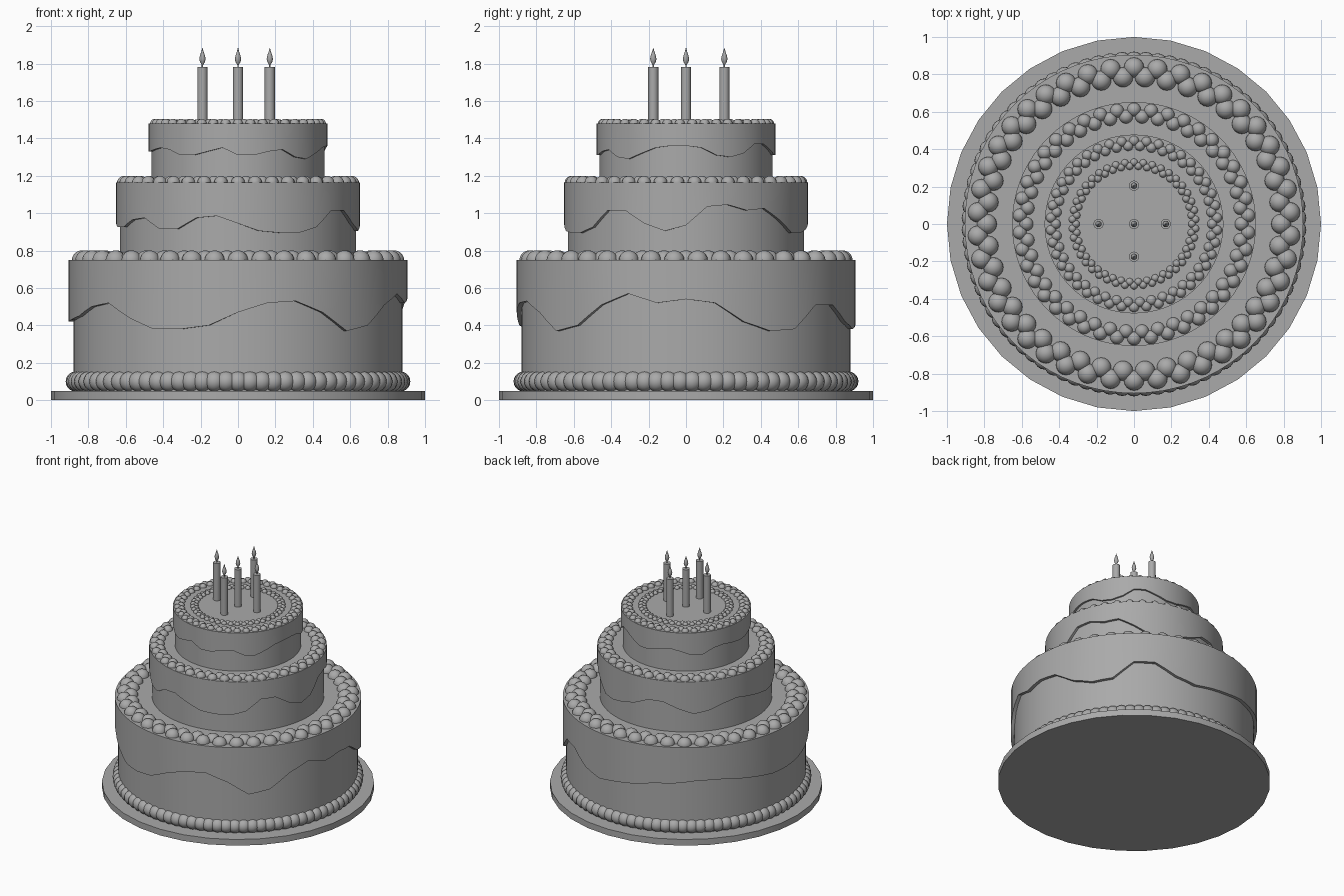
import bpy
import bmesh
from math import sin, cos, tau, radians
from mathutils import Matrix

cube = bpy.data.objects.get("Cube")
if cube:
    bpy.data.objects.remove(cube, do_unlink=True)

grey = bpy.data.materials.new("mid_grey")
grey.use_nodes = True
COLOUR = (0.4, 0.4, 0.4, 1)
grey.diffuse_color = COLOUR
grey.node_tree.nodes["Principled BSDF"].inputs["Base Color"].default_value = COLOUR


def finish(name, bm):
    """Turn a bmesh into a shaded, coloured object."""
    bmesh.ops.recalc_face_normals(bm, faces=bm.faces)
    mesh = bpy.data.meshes.new(name)
    bm.to_mesh(mesh)
    bm.free()
    mesh.materials.append(grey)
    obj = bpy.data.objects.new(name, mesh)
    bpy.context.collection.objects.link(obj)
    bpy.ops.object.select_all(action="DESELECT")
    obj.select_set(True)
    bpy.context.view_layer.objects.active = obj
    bpy.ops.object.shade_smooth_by_angle(angle=radians(35))


def ring_point(radius, angle, z):
    """Angle runs from the front towards +x."""
    return (radius * sin(angle), -radius * cos(angle), z)


def loft(bm, loops):
    """Bridge closed loops of equal length and cap both ends."""
    rows = [[bm.verts.new(p) for p in loop] for loop in loops]
    n = len(rows[0])
    for low, high in zip(rows, rows[1:]):
        for i in range(n):
            j = (i + 1) % n
            bm.faces.new((low[i], low[j], high[j], high[i]))
    bm.faces.new(rows[0])
    bm.faces.new(rows[-1])


def lathe(name, profile, sides, centre=(0, 0)):
    bm = bmesh.new()
    loft(bm, [[ring_point(r, tau * i / sides, z) for i in range(sides)]
              for r, z in profile])
    bmesh.ops.translate(bm, verts=bm.verts, vec=(*centre, 0))
    finish(name, bm)


def bead_ring(name, rows, count, size, z):
    """Rows of round beads; each row is (radius, offset in bead steps)."""
    bm = bmesh.new()
    for radius, offset in rows:
        for i in range(count):
            place = ring_point(radius, tau * (i + offset) / count, z)
            bmesh.ops.create_uvsphere(bm, u_segments=16, v_segments=10, radius=size,
                                      matrix=Matrix.Translation(place))
    finish(name, bm)


def icing(name, outer, inner, top, drops):
    """Cap of icing whose lower rim follows the drip lengths."""
    steps = 2
    n = len(drops) * steps
    angles = [tau * i / n for i in range(n)]
    rim = []
    for i in range(n):
        a, b = drops[i // steps], drops[(i // steps + 1) % len(drops)]
        rim.append(top - (a + (b - a) * (i % steps) / steps) / 100)
    bm = bmesh.new()
    loft(bm, [
        [ring_point(inner, a, top - 0.01) for a in angles],
        [ring_point(inner, a, z) for a, z in zip(angles, rim)],
        [ring_point(outer, a, z) for a, z in zip(angles, rim)],
        [ring_point(outer, a, top) for a in angles],
    ])
    finish(name, bm)


# Plate and the bead border around the foot of the cake
lathe("plate", [(1, 0), (1, 0.05)], 32)
bead_ring("base_border", [(0.868, 0)], 86, 0.054, 0.1)

# Drip lengths in hundredths, evenly spaced around each tier
bottom_drips = [28, 23, 22, 28, 38, 35, 24, 18, 23, 21, 23, 33,
                38, 37, 24, 24, 33, 37, 35, 33, 30, 29, 27, 27,
                29, 31, 33, 33, 32, 30, 25, 23, 31, 37, 37, 35]
middle_drips = [22, 26, 27, 27, 24, 15, 15, 22, 26, 23, 13, 12,
                15, 14, 20, 27, 27, 25, 22, 17, 17, 22, 26, 24,
                20, 18, 20, 22, 24, 24, 20, 19, 25, 25, 19, 18]
top_drips = [17, 17, 15, 14, 18, 19, 16, 13, 12, 12, 13, 17,
             18, 16, 11, 11, 14, 17, 17, 15, 13, 15, 18, 18,
             14, 13, 14, 15, 15, 14, 13, 14, 17, 17, 15, 13]

# Tiers: name, cake radius, icing radius, base, top, drips, bead radius, bead size
tiers = [
    ("bottom", 0.88, 0.905, 0.05, 0.75, bottom_drips, 0.837, 0.054),
    ("middle", 0.632, 0.652, 0.75, 1.165, middle_drips, 0.612, 0.037),
    ("top", 0.463, 0.478, 1.165, 1.48, top_drips, 0.445, 0.027),
]
for name, cake, outer, base, top, drips, ring, size in tiers:
    lathe(name + "_cake", [(cake, base), (cake, top - 0.005)], 72)
    icing(name + "_icing", outer, cake, top, drips)
    bead_ring(name + "_border", [(ring, 0), (ring * 0.94, 0.5)], 42, size, top - 0.003)

# Small inner bead circle around the candles
bead_ring("candle_border", [(0.33, 0), (0.31, 0.5)], 42, 0.02, 1.48)

# Candles with wicks and flames
spots = [(0, 0), (-0.19, 0), (0.17, 0), (0, 0.205), (0, -0.175)]
flame = [(0.004, 1.793), (0.013, 1.808), (0.017, 1.824), (0.013, 1.844),
         (0.006, 1.864), (0.001, 1.883)]
for i, spot in enumerate(spots, 1):
    lathe(f"candle_{i}", [(0.027, 1.475), (0.027, 1.782)], 20, spot)
    lathe(f"wick_{i}", [(0.004, 1.775), (0.004, 1.798)], 8, spot)
    lathe(f"flame_{i}", flame, 12, spot)
